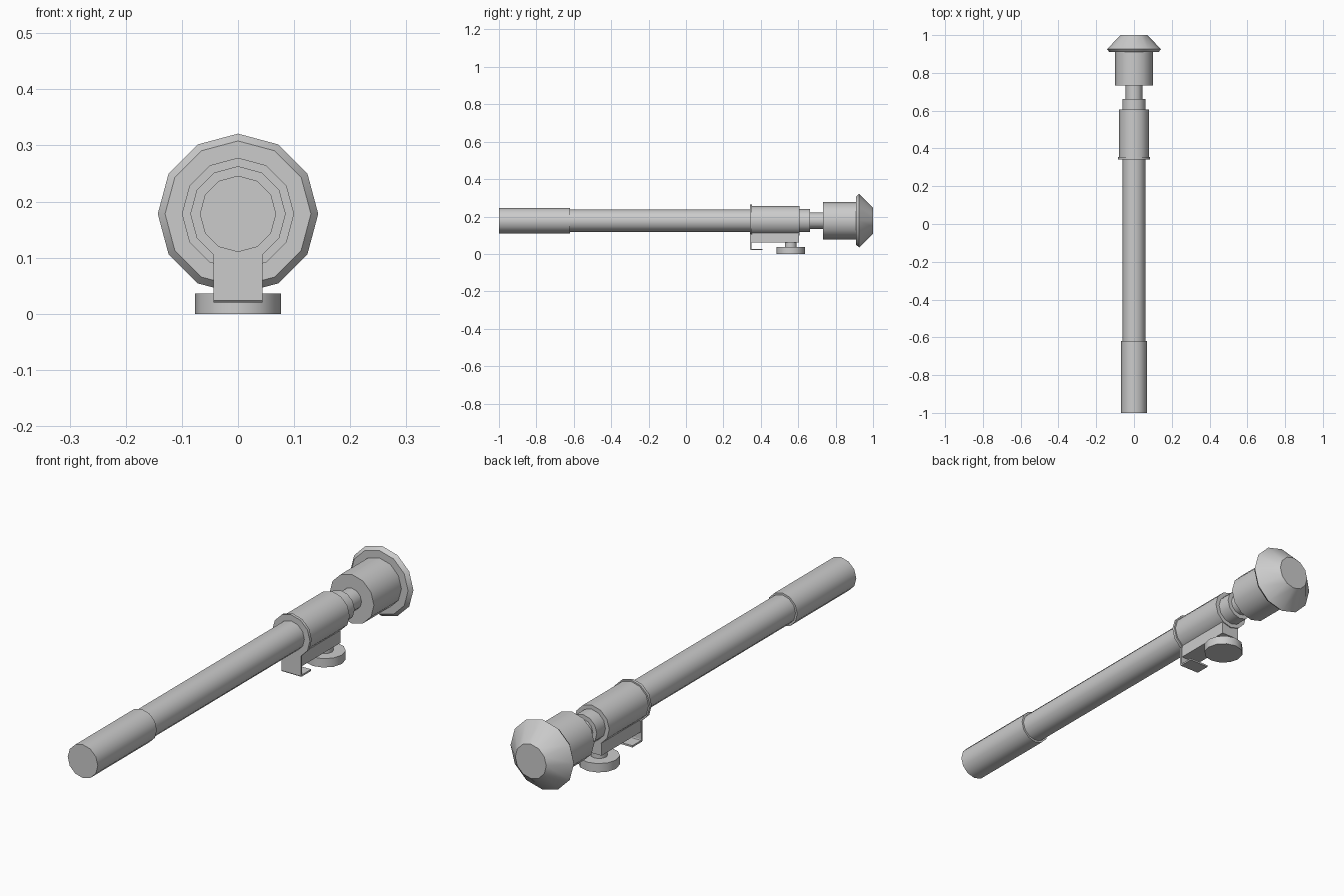
import bpy, bmesh, math

if "Cube" in bpy.data.objects:
    bpy.data.objects.remove(bpy.data.objects["Cube"], do_unlink=True)

AXIS_Z = 0.178
SIDES = 12

grey = bpy.data.materials.new("plain_grey")
grey.use_nodes = True
grey.diffuse_color = (0.6, 0.6, 0.6, 1)
grey.node_tree.nodes["Principled BSDF"].inputs["Base Color"].default_value = (0.6, 0.6, 0.6, 1)


def finish(name, bm, smooth=False):
    bmesh.ops.recalc_face_normals(bm, faces=bm.faces)
    mesh = bpy.data.meshes.new(name)
    bm.to_mesh(mesh)
    bm.free()
    mesh.materials.append(grey)
    obj = bpy.data.objects.new(name, mesh)
    bpy.context.collection.objects.link(obj)
    if smooth:
        bpy.ops.object.select_all(action='DESELECT')
        obj.select_set(True)
        bpy.context.view_layer.objects.active = obj
        bpy.ops.object.shade_smooth_by_angle(angle=math.radians(35))
    return obj


def lathe(name, profile, place):
    """Closed turned solid; profile holds (position, radius) pairs."""
    bm = bmesh.new()
    rings = []
    for t, r in profile:
        angles = [2 * math.pi * i / SIDES for i in range(SIDES)]
        rings.append([bm.verts.new(place(t, r * math.sin(a), r * math.cos(a))) for a in angles])
    for a, b in zip(rings, rings[1:]):
        for i in range(SIDES):
            j = (i + 1) % SIDES
            bm.faces.new((a[i], a[j], b[j], b[i]))
    bm.faces.new(rings[0])
    bm.faces.new(rings[-1])
    return finish(name, bm, True)


def along_body(t, u, v):
    return (u, t, AXIS_Z + v)


def along_screw(t, u, v):
    return (u, 0.56 + v, t)


def extrude_x(name, outline, half_width):
    """Side outline of (y, z) points, extruded across x."""
    bm = bmesh.new()
    face = bm.faces.new([bm.verts.new((-half_width, y, z)) for y, z in outline])
    out = bmesh.ops.extrude_face_region(bm, geom=[face])
    for v in out["geom"]:
        if isinstance(v, bmesh.types.BMVert):
            v.co.x = half_width
    return finish(name, bm)


# Turned parts along the main axis
lathe("end_grip", [(-1, 0.068), (-0.62, 0.068)], along_body)
lathe("main_tube", [(-0.64, 0.06), (0.37, 0.06)], along_body)
lathe("clamp_flange", [(0.342, 0.085), (0.354, 0.085)], along_body)
lathe("clamp_housing", [(0.35, 0.079), (0.607, 0.079)], along_body)
lathe("rear_collar", [(0.59, 0.062), (0.663, 0.062)], along_body)
lathe("neck", [(0.65, 0.044), (0.74, 0.044)], along_body)
lathe("knob_barrel", [(0.733, 0.1), (0.915, 0.1)], along_body)
lathe("knob_cap", [(0.91, 0.13), (0.926, 0.143), (1.0, 0.07)], along_body)

# Bracket under the housing, with a hooked front plate
extrude_x("bracket_block", [(0.35, 0.06), (0.603, 0.06), (0.603, 0.13), (0.35, 0.13)], 0.041)
extrude_x("bracket_hook", [(0.342, 0.11), (0.342, 0.024), (0.346, 0.02), (0.408, 0.02),
                           (0.408, 0.027), (0.351, 0.027), (0.349, 0.03), (0.349, 0.11)], 0.044)

# Thumb screw
lathe("screw_stem", [(0.03, 0.032), (0.065, 0.032)], along_screw)
lathe("screw_knob", [(0.0, 0.077), (0.036, 0.077)], along_screw)
